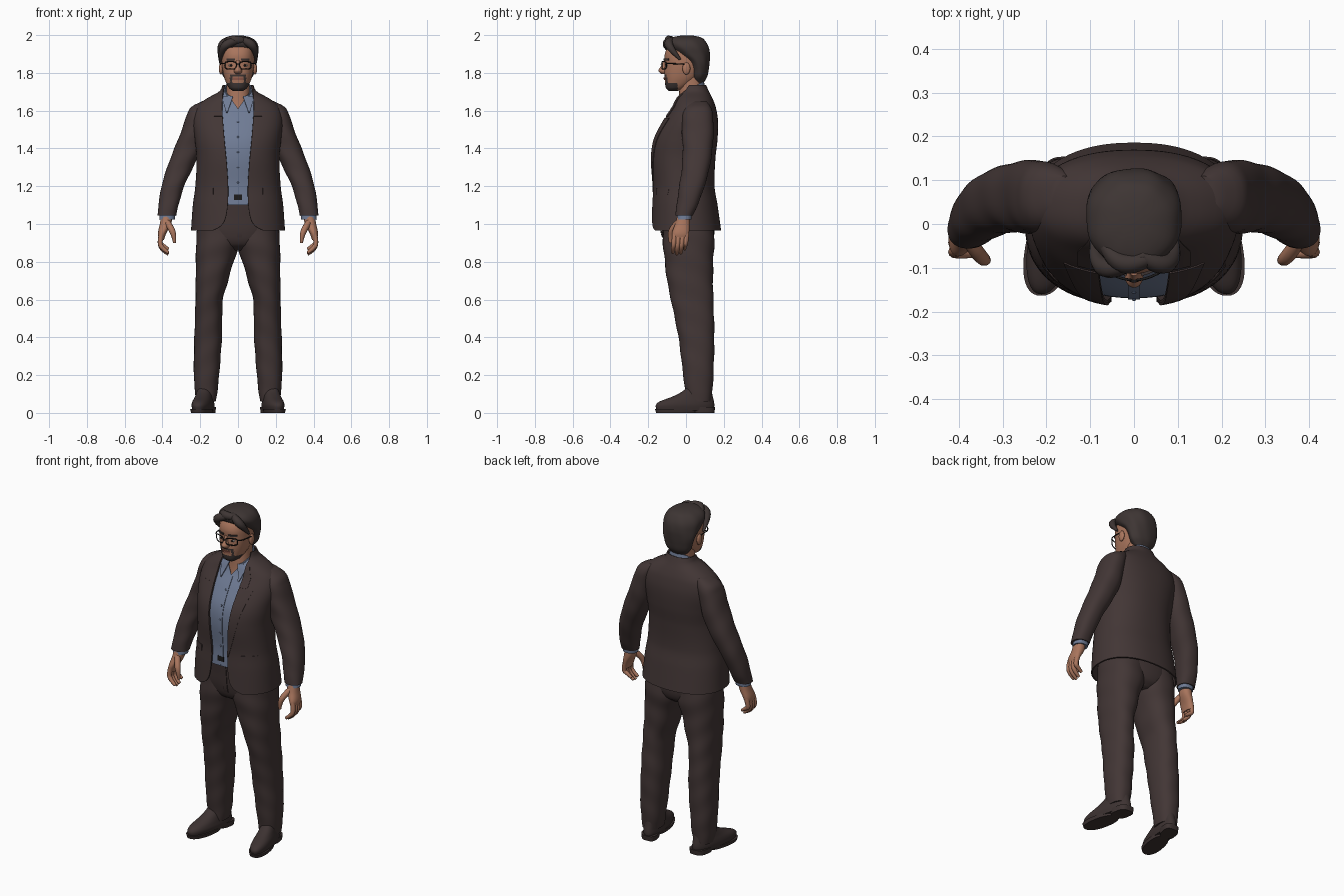
import bpy, bmesh, math

cube = bpy.data.objects.get("Cube")
if cube:
    bpy.data.objects.remove(cube, do_unlink=True)


def material(name, r, g, b):
    m = bpy.data.materials.new(name)
    m.use_nodes = True
    m.diffuse_color = (r, g, b, 1)
    node = m.node_tree.nodes["Principled BSDF"]
    node.inputs["Base Color"].default_value = (r, g, b, 1)
    node.inputs["Roughness"].default_value = 0.8
    return m


SUIT = material("dark brown cloth", .055, .037, .036)
HAIR = material("dark hair", .048, .036, .034)
LEATHER = material("dark leather", .046, .032, .031)
SKIN = material("skin", .40, .18, .11)
LIP = material("lips", .28, .10, .07)
SHIRT = material("blue shirt", .16, .20, .30)
BLACK = material("black frame", .012, .011, .011)
EYE = material("eye white", .5, .46, .42)
parts = []


def finish(name, bm, mats, thick=0):
    bmesh.ops.recalc_face_normals(bm, faces=bm.faces[:])
    me = bpy.data.meshes.new(name)
    bm.to_mesh(me)
    bm.free()
    for m in mats:
        me.materials.append(m)
    ob = bpy.data.objects.new(name, me)
    bpy.context.collection.objects.link(ob)
    if thick:
        mod = ob.modifiers.new("thickness", 'SOLIDIFY')
        mod.thickness, mod.offset = thick, 0
    parts.append(ob)
    return ob


def sample(table, z):
    """Smooth interpolation of table rows by their first column."""
    n = len(table)
    z = min(max(z, table[0][0]), table[-1][0])
    i = max(k for k in range(n - 1) if table[k][0] <= z)
    a, b = table[i], table[i + 1]
    p, q = table[max(i - 1, 0)], table[min(i + 2, n - 1)]
    h = b[0] - a[0]
    t = (z - a[0]) / h
    out = []
    for c in range(1, len(a)):
        ma = (b[c] - p[c]) / (b[0] - p[0]) * h
        mb = (q[c] - a[c]) / (q[0] - a[0]) * h
        out.append((2*t**3 - 3*t*t + 1) * a[c] + (t**3 - 2*t*t + t) * ma
                   + (3*t*t - 2*t**3) * b[c] + (t**3 - t*t) * mb)
    return out


def spow(v, e):
    return math.copysign(abs(v) ** e, v)


def loft(name, table, mats, n=2.3, s=1, segs=40, steps=40, gap=None, thick=.008,
         fold=0, freq=40, swirl=2, warp=None, paint=None):
    """Stack of rounded cross-sections; rows are (z, x0, x1, front, back)."""
    bm, rows = bmesh.new(), []
    for k in range(steps + 1):
        z = table[0][0] + (table[-1][0] - table[0][0]) * k / steps
        x0, x1, f, b = sample(table, z)
        cx, rx, cy, ry = (x0 + x1) / 2, (x1 - x0) / 2, (f + b) / 2, (b - f) / 2
        a0 = math.asin(min(.99, max(0, gap(z)) / rx) ** (n / 2)) if gap else 0
        row = []
        for j in range(segs + (1 if gap else 0)):
            a = a0 + (2 * math.pi - 2 * a0) * j / segs
            r = 1 + fold * math.sin(freq * z + swirl * a)
            p = (cx + rx * r * spow(math.sin(a), 2 / n),
                 cy - ry * r * spow(math.cos(a), 2 / n), z)
            p = warp(*p) if warp else p
            row.append(bm.verts.new((p[0] * s, p[1], p[2])))
        rows.append(row)
    for lo, hi in zip(rows, rows[1:]):
        for j in range(segs):
            m = (j + 1) % len(lo)
            face = bm.faces.new((lo[j], lo[m], hi[m], hi[j]))
            if paint:
                face.material_index = paint(face.calc_center_median())
    if not gap:
        bm.faces.new(rows[0][::-1])
        bm.faces.new(rows[-1])
    return finish(name, bm, mats, thick if gap else 0)


def panel(name, table, mat, z0, z1, xa, xb, s=1, off=.005, thick=.006, n=2.3, steps=24):
    """Plate lying on the front of a loft, between edges xa(z) and xb(z)."""
    bm, rows = bmesh.new(), []
    for k in range(steps + 1):
        z = z0 + (z1 - z0) * k / steps
        x0, x1, f, b = sample(table, z)
        row = []
        for j in range(9):
            x = xa(z) + (xb(z) - xa(z)) * j / 8
            u = min(.999, abs(x - (x0 + x1) / 2) / ((x1 - x0) / 2))
            y = (f + b) / 2 - (b - f) / 2 * (1 - u ** n) ** (1 / n) - off
            row.append(bm.verts.new((x * s, y, z)))
        rows.append(row)
    for lo, hi in zip(rows, rows[1:]):
        for j in range(8):
            bm.faces.new((lo[j], lo[j + 1], hi[j + 1], hi[j]))
    return finish(name, bm, [mat], thick)


def tube(name, pts, radii, mat, s=1, cyclic=False):
    cu = bpy.data.curves.new(name, 'CURVE')
    cu.dimensions, cu.bevel_depth, cu.bevel_resolution = '3D', 1, 3
    cu.use_fill_caps = True
    sp = cu.splines.new('POLY' if cyclic else 'NURBS')
    sp.points.add(len(pts) - 1)
    for pt, (x, y, z), r in zip(sp.points, pts, radii):
        pt.co, pt.radius = (x * s, y, z, 1), r
    sp.use_cyclic_u = cyclic
    if not cyclic:
        sp.use_endpoint_u, sp.order_u, sp.resolution_u = True, 3, 6
    cu.materials.append(mat)
    ob = bpy.data.objects.new(name, cu)
    bpy.context.collection.objects.link(ob)
    parts.append(ob)


def ball(name, loc, scale, mat):
    bm = bmesh.new()
    bmesh.ops.create_uvsphere(bm, u_segments=20, v_segments=12, radius=1)
    bmesh.ops.scale(bm, vec=scale, verts=bm.verts)
    bmesh.ops.translate(bm, vec=loc, verts=bm.verts)
    finish(name, bm, [mat])


def sym(rows):
    return [(z, -r, r, f, b) for z, r, f, b in rows]


# Jacket body, open down the front
jacket = sym([(.965, .245, -.182, .182), (1.1, .235, -.177, .163), (1.2, .222, -.172, .147),
              (1.35, .215, -.182, .152), (1.45, .225, -.168, .163), (1.55, .235, -.117, .165),
              (1.62, .215, -.072, .153), (1.66, .165, -.055, .138), (1.7, .095, -.035, .118),
              (1.735, .078, -.02, .102)])
edge_rows = [(.965, .135), (.985, .095), (1.03, .066), (1.15, .052), (1.3, .058),
             (1.45, .072), (1.6, .083), (1.66, .082), (1.735, .074)]
edge = lambda z: sample(edge_rows, z)[0]
loft("jacket_body", jacket, [SUIT], segs=72, steps=70, gap=edge)

# Shirt, its front strip and collar
shirt = [(z, a + .014, b - .014, f + .014, k - .014) for z, a, b, f, k in jacket[1:-1]]
loft("shirt_body", shirt, [SHIRT], segs=56, steps=60, thick=.003,
     gap=lambda z: max(0, (z - 1.61) * .7))
panel("shirt_placket", shirt, SHIRT, 1.15, 1.605, lambda z: -.014, lambda z: .014,
      off=.003, thick=.004)
loft("shirt_collar", sym([(1.66, .08, -.052, .1), (1.712, .07, -.046, .092)]), [SHIRT],
     steps=6, gap=lambda z: .038, thick=.006, warp=lambda x, y, z: (x, y, z + .6 * (y - .02)))
for k in range(5):
    z = 1.22 + .08 * k
    ball("shirt_button", (0, sample(shirt, z)[2] - .006, z), (.005, .003, .005), SHIRT)

# Trousers top and belt
loft("trouser_seat", sym([(.86, .06, -.06, .1), (.89, .15, -.105, .135), (.95, .205, -.128, .15),
                          (1.05, .208, -.14, .145), (1.15, .2, -.15, .13)]), [SUIT])
loft("belt", sym([(1.125, .204, -.157, .132), (1.16, .203, -.158, .131)]), [LEATHER], steps=2)
panel("belt_buckle", sym([(1.12, .204, -.157, .13), (1.17, .204, -.157, .13)]), BLACK,
      1.128, 1.157, lambda z: -.02, lambda z: .02, steps=2)
panel("trouser_fly", sym([(.89, .15, -.105, .135), (.95, .205, -.128, .15),
                          (1.05, .208, -.14, .145), (1.15, .2, -.15, .13)]),
      SUIT, .93, 1.12, lambda z: -.004, lambda z: .022, off=.003, thick=.004)

sleeve = [(1.045, .327, .426, -.056, .036), (1.1, .315, .421, -.05, .062),
          (1.2, .285, .405, -.036, .098), (1.3, .238, .375, -.022, .125),
          (1.4, .19, .337, -.018, .14), (1.5, .165, .297, -.022, .146),
          (1.58, .15, .27, -.018, .142), (1.62, .13, .248, .0, .13), (1.65, .12, .19, .025, .11)]
leg = [(.06, .118, .222, .0, .132), (.12, .108, .228, -.005, .14), (.2, .10, .234, -.015, .145),
       (.4, .085, .231, -.04, .15), (.6, .08, .225, -.08, .145), (.7, .052, .224, -.1, .143),
       (.8, .024, .223, -.112, .144), (.9, -.01, .222, -.122, .15), (1.05, -.005, .208, -.12, .14)]
toe_out = lambda x, y, z: (x - .17 * (y - .04), y, z)

for side, s in (("left", 1), ("right", -1)):
    # Lapel, jacket collar, pocket flap
    panel(side + "_lapel", jacket, SUIT, 1.17, 1.56, edge,
          lambda z: sample([(1.17, .056), (1.3, .094), (1.45, .13), (1.56, .16)], z)[0], s)
    panel(side + "_jacket_collar", jacket, SUIT, 1.57, 1.69, edge,
          lambda z: .128 - max(0, z - 1.62) * .5, s)
    panel(side + "_pocket_flap", jacket, SUIT, 1.155, 1.19, lambda z: .13, lambda z: .207, s,
          steps=4)
    panel(side + "_shirt_collar_leaf", shirt, SHIRT, 1.59, 1.675,
          lambda z: .056 - (z - 1.59) * .35, lambda z: .062 + (z - 1.59) * .3, s, off=.007)

    # Sleeve, cuff and hand
    loft(side + "_sleeve", sleeve, [SUIT], s=s, steps=60, fold=.014, freq=48)
    loft(side + "_cuff", [(1.025, .334, .417, -.048, .028), (1.08, .328, .412, -.045, .035)],
         [SHIRT], s=s, steps=3)
    loft(side + "_palm", [(.915, .392, .418, -.066, .008), (.95, .38, .424, -.074, .016),
                          (1.0, .354, .414, -.058, .02), (1.05, .347, .406, -.044, .02)],
         [SKIN], s=s, segs=24, steps=16)
    for k, name in enumerate(("index", "middle", "ring", "little")):
        y, low = -.06 + .021 * k, (.848, .84, .845, .866)[k]
        tube(side + "_" + name + "_finger", [(.403, y, .95), (.418, y - .004, .9),
             (.398, y - .008, low + .02), (.368, y - .01, low)], (.014, .013, .012, .008), SKIN, s)
    tube(side + "_thumb", [(.375, -.04, 1.01), (.352, -.075, .975), (.338, -.084, .935),
                           (.336, -.082, .9)], (.016, .018, .013, .008), SKIN, s)

    # Leg and shoe
    loft(side + "_trouser_leg", leg, [SUIT], s=s, segs=40, steps=80, fold=.014, freq=44)
    loft(side + "_shoe", [(.012, .13, .225, -.155, .147), (.04, .125, .23, -.16, .15),
                          (.06, .128, .228, -.14, .148), (.085, .132, .222, -.075, .142),
                          (.11, .135, .218, -.025, .137), (.14, .14, .215, .01, .13)],
         [LEATHER], s=s, steps=24, warp=toe_out)
    loft(side + "_sole", [(0, .126, .229, -.158, .06), (.02, .122, .233, -.164, .06)],
         [LEATHER], s=s, steps=2, warp=toe_out)
    loft(side + "_heel", [(0, .132, .222, .045, .15), (.03, .129, .225, .04, .154)],
         [LEATHER], n=3, s=s, steps=2, warp=toe_out)

# Neck and head with a painted beard
loft("neck", sym([(1.56, .075, -.06, .09), (1.62, .068, -.043, .09), (1.7, .062, -.036, .09),
                  (1.8, .06, -.03, .085)]), [SKIN])
head = sym([(1.705, .028, -.092, -.04), (1.72, .048, -.106, .0), (1.76, .068, -.112, .055),
            (1.8, .079, -.115, .085), (1.85, .086, -.112, .1), (1.9, .086, -.112, .105),
            (1.94, .08, -.092, .1), (1.975, .05, -.05, .07)])


def beard(c):
    x = abs(c.x)
    chin = c.z < 1.748 and c.y < -.045
    lip_hair = x < .036 and 1.781 < c.z < 1.793 and c.y < 0
    goatee = .03 < x < .043 and 1.74 < c.z < 1.79 and c.y < 0
    return 1 if chin or lip_hair or goatee else 0


loft("head", head, [SKIN, HAIR], segs=72, steps=72, paint=beard)
loft("nose", sym([(1.793, .012, -.128, -.09), (1.805, .021, -.142, -.09), (1.815, .02, -.146, -.09),
                  (1.835, .012, -.133, -.09), (1.865, .011, -.118, -.09)]), [SKIN], n=2,
     segs=24, steps=16)
panel("mouth", head, LIP, 1.763, 1.775, lambda z: -.025, lambda z: .025, off=.002, steps=4)

# Hair cap and swept front locks
loft("hair", sym([(1.75, .05, .04, .095), (1.78, .077, .03, .112), (1.82, .09, .022, .12),
                  (1.86, .1, .0, .125), (1.9, .107, -.055, .127), (1.94, .109, -.097, .12),
                  (1.97, .094, -.1, .102), (1.988, .066, -.075, .08), (1.997, .03, -.03, .04)]),
     [HAIR], n=2.1, segs=64, fold=.012, freq=25, swirl=8)
for name, pts in (
        ("left_hair_lock", [(.015, -.07, 1.975), (.06, -.1, 1.965), (.095, -.075, 1.92), (.094, -.03, 1.87)]),
        ("right_hair_lock", [(.025, -.07, 1.975), (-.05, -.11, 1.965), (-.09, -.085, 1.92), (-.094, -.03, 1.86)]),
        ("top_hair_lock", [(.04, -.075, 1.97), (-.01, -.1, 1.975), (-.06, -.07, 1.975), (-.09, .0, 1.94)])):
    tube(name, pts, (.016, .026, .018, .006), HAIR)

# Ears, eyes, brows and glasses
for side, s in (("left", 1), ("right", -1)):
    ball(side + "_ear", (s * .09, .002, 1.823), (.011, .021, .032), SKIN)
    ball(side + "_eye", (s * .036, -.1, 1.84), (.015, .009, .006), EYE)
    ball(side + "_iris", (s * .036, -.108, 1.84), (.006, .003, .006), BLACK)
    panel(side + "_eyebrow", head, HAIR, 1.866, 1.876, lambda z: .016, lambda z: .06, s,
          off=.003, steps=3)
    rim = []
    for k in range(24):
        a = math.tau * k / 24
        x = .039 + .031 * spow(math.cos(a), .6)
        rim.append((x, -.128 + x * x * 5, 1.84 + .02 * spow(math.sin(a), .6)))
    tube(side + "_lens_rim", rim, [.003] * 24, BLACK, s, cyclic=True)
    tube(side + "_temple", [(.07, -.103, 1.849), (.088, -.09, 1.849), (.094, -.04, 1.848),
                            (.094, .01, 1.844)], [.003] * 4, BLACK, s)
tube("glasses_bridge", [(-.01, -.128, 1.845), (0, -.134, 1.848), (.01, -.128, 1.845)],
     [.003] * 3, BLACK)

# Bake modifiers and curves, then shade smoothly
bpy.ops.object.select_all(action='DESELECT')
for ob in parts:
    ob.select_set(True)
bpy.context.view_layer.objects.active = parts[0]
bpy.ops.object.convert(target='MESH')
bpy.ops.object.shade_smooth_by_angle(angle=math.radians(40))
